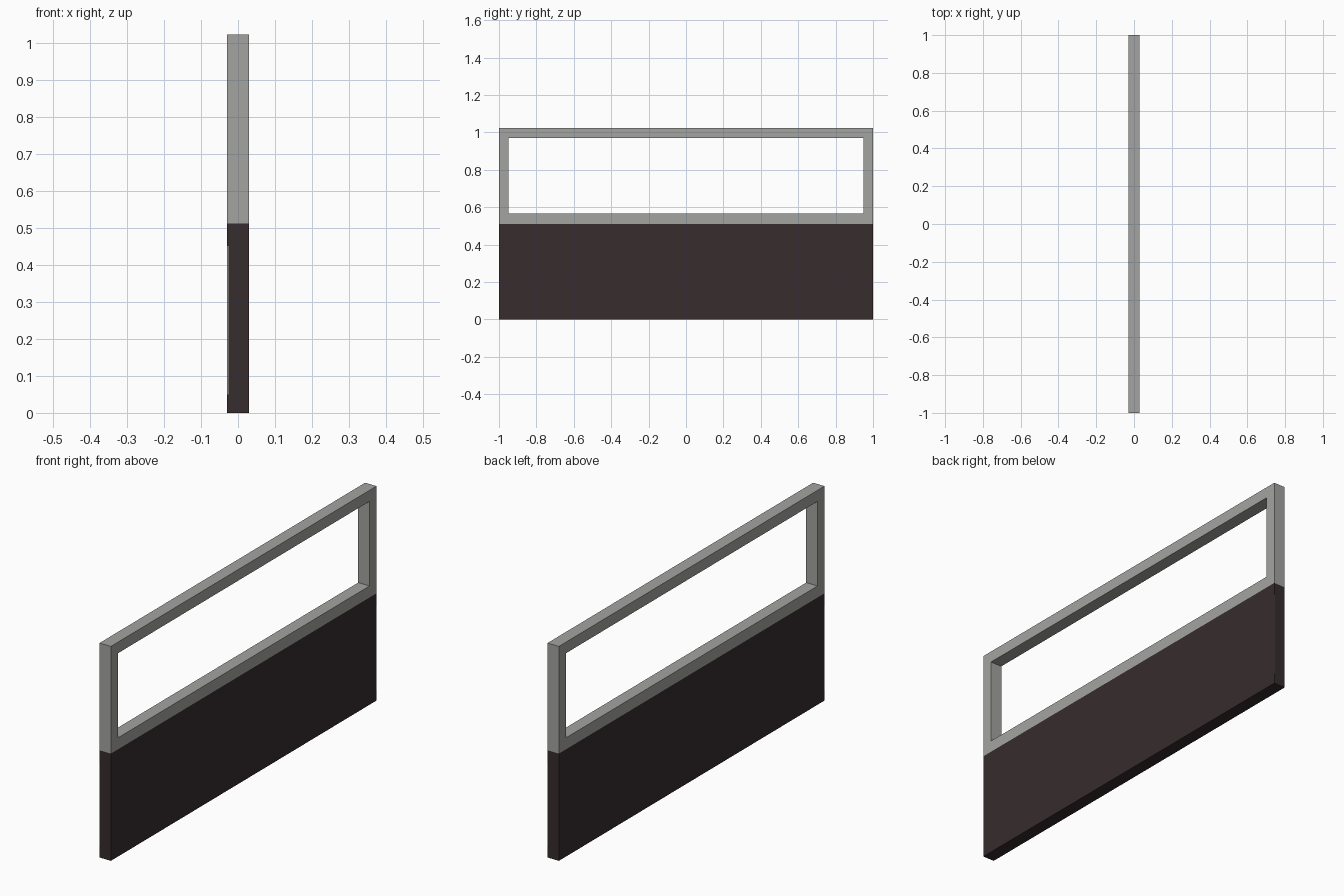
import bpy

if "Cube" in bpy.data.objects:
    bpy.data.objects.remove(bpy.data.objects["Cube"])

def material(name, rgb):
    m = bpy.data.materials.new(name)
    m.diffuse_color = (*rgb, 1)
    m.use_nodes = True
    m.node_tree.nodes["Principled BSDF"].inputs["Base Color"].default_value = m.diffuse_color
    return m

grey = material("warm grey", (0.37, 0.37, 0.355))
dark = material("dark brown", (0.037, 0.025, 0.026))

T, MID, TOP = 0.03, 0.511, 1.022   # half thickness, panel top, overall top

def mesh_object(name, verts, faces, mat):
    me = bpy.data.meshes.new(name)
    me.from_pydata(verts, [], faces)
    me.materials.append(mat)
    ob = bpy.data.objects.new(name, me)
    bpy.context.collection.objects.link(ob)
    return ob

def box(name, lo, hi, mat):
    v = [(x, y, z) for x in (lo[0], hi[0]) for y in (lo[1], hi[1]) for z in (lo[2], hi[2])]
    f = [(0, 1, 3, 2), (4, 6, 7, 5), (0, 4, 5, 1), (2, 3, 7, 6), (0, 2, 6, 4), (1, 5, 7, 3)]
    return mesh_object(name, v, f, mat)

# Upper window frame: a rectangular ring with thickness
def ring(y, z0, z1):
    return [(-y, z0), (y, z0), (y, z1), (-y, z1)]

profile = ring(1, MID, TOP) + ring(0.948, 0.566, 0.969)
verts = [(x, y, z) for x in (-T, T) for y, z in profile]
faces = []
for i in range(4):
    j = (i + 1) % 4
    faces += [(8 + i, 8 + j, 12 + j, 12 + i),   # right side
              (j, i, 4 + i, 4 + j),             # left side
              (i, j, 8 + j, 8 + i),             # outer edge
              (4 + j, 4 + i, 12 + i, 12 + j)]   # inner edge
mesh_object("window_frame", verts, faces, grey)

# Solid lower panel
box("lower_panel", (-T, -1, 0), (T, 1, MID), dark)

# Thin grey strips on the two ends, at opposite corners
for s, name in ((-1, "front_end_strip"), (1, "back_end_strip")):
    xs, ys = sorted((s * T, s * 0.026)), sorted((s * 0.998, s * 1.0005))
    box(name, (xs[0], ys[0], 0.05), (xs[1], ys[1], 0.45), grey)
